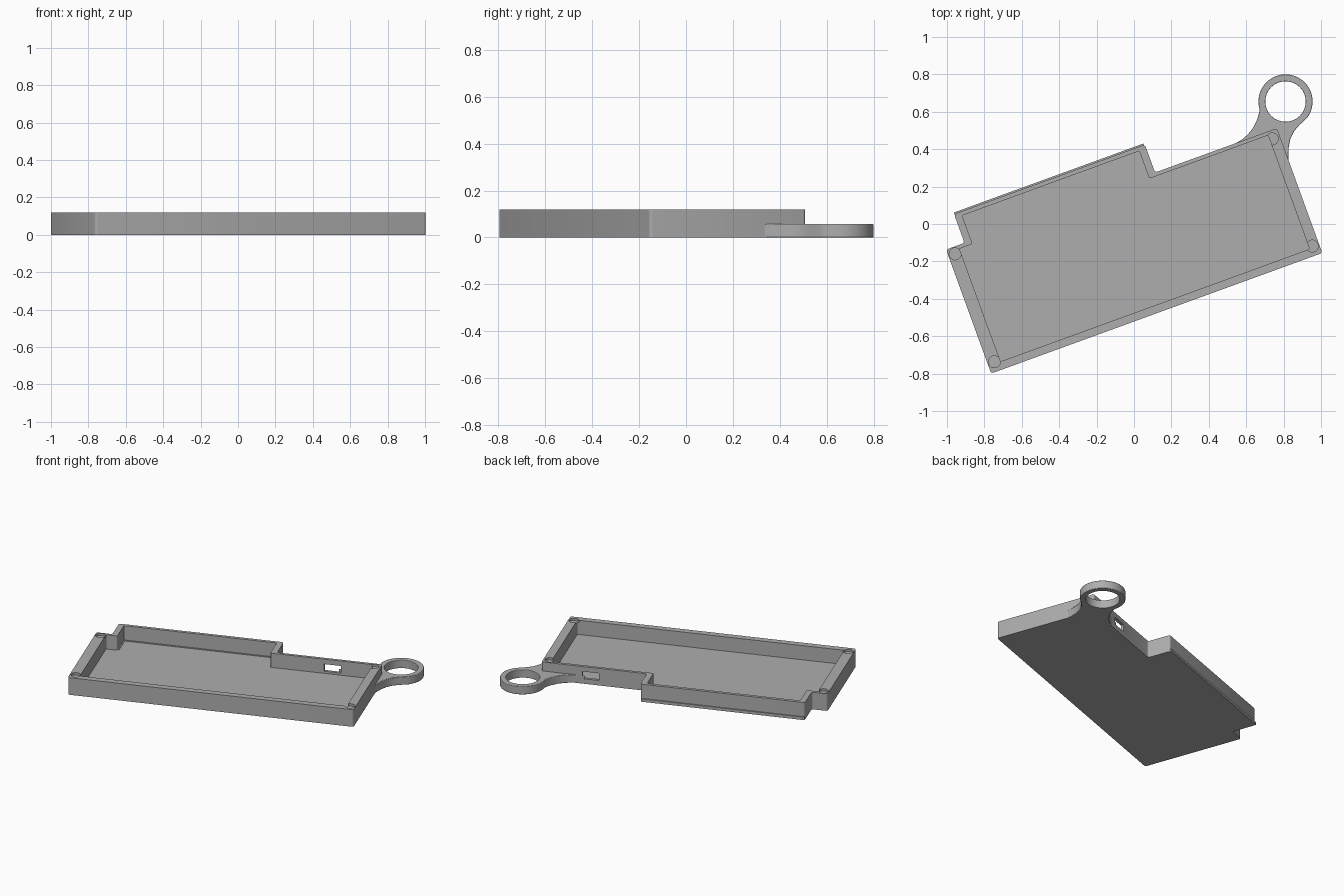
import bpy, bmesh, math
from mathutils import Vector, Matrix

if "Cube" in bpy.data.objects:
    bpy.data.objects.remove(bpy.data.objects["Cube"])

TILT = Matrix.Rotation(math.radians(20), 3, 'Z')

grey = bpy.data.materials.new("grey_plastic")
grey.diffuse_color = (0.42, 0.42, 0.42, 1)
grey.use_nodes = True
grey.node_tree.nodes["Principled BSDF"].inputs["Base Color"].default_value = grey.diffuse_color


def rounded(points, r, steps=4):
    """Round every corner of an outline with a small fillet."""
    out, n = [], len(points)
    for i, p in enumerate(points):
        p = Vector(p)
        a = (Vector(points[i - 1]) - p).normalized() * r
        b = (Vector(points[(i + 1) % n]) - p).normalized() * r
        centre = p + a + b
        for k in range(steps + 1):
            t = math.pi / 2 * k / steps
            out.append(centre - b * math.cos(t) - a * math.sin(t))
    return out


def circle(x, y, r, n=64):
    return [(x + r * math.cos(2 * math.pi * k / n), y + r * math.sin(2 * math.pi * k / n))
            for k in range(n)]


def box(x0, x1, y0, y1):
    return [(x0, y0), (x1, y0), (x1, y1), (x0, y1)]


def prism(name, outline, z0, z1, tilt=True, cutter=False):
    bm = bmesh.new()
    verts = [bm.verts.new((p[0], p[1], z0)) for p in outline]
    face = bm.faces.new(verts)
    top = bmesh.ops.extrude_face_region(bm, geom=[face])["geom"]
    bmesh.ops.translate(bm, vec=(0, 0, z1 - z0),
                        verts=[v for v in top if isinstance(v, bmesh.types.BMVert)])
    bmesh.ops.recalc_face_normals(bm, faces=bm.faces)
    if tilt:
        bmesh.ops.rotate(bm, cent=(0, 0, 0), matrix=TILT, verts=bm.verts)
    me = bpy.data.meshes.new(name)
    bm.to_mesh(me)
    bm.free()
    ob = bpy.data.objects.new(name, me)
    bpy.context.collection.objects.link(ob)
    me.materials.append(grey)
    if cutter:
        ob.hide_render = True
        ob.hide_viewport = True
        ob.display_type = 'WIRE'
    return ob


def cut(ob, cutter):
    m = ob.modifiers.new(cutter.name, 'BOOLEAN')
    m.operation, m.solver, m.object = 'DIFFERENCE', 'EXACT', cutter


def smooth(ob):
    bpy.ops.object.select_all(action='DESELECT')
    ob.select_set(True)
    bpy.context.view_layer.objects.active = ob
    bpy.ops.object.shade_smooth_by_angle(angle=math.radians(30))


# Tray shell with a raised bay along the back
shell = [(-0.991, -0.49), (0.893, -0.49), (0.893, 0.22), (0.2, 0.22),
         (0.2, 0.379), (-0.886, 0.379), (-0.886, 0.215), (-0.991, 0.215)]
tray = prism("tray", rounded(shell, 0.014), 0, 0.12)

# Main cavity, with the bay pocket slightly deeper
main_cavity = [(-0.922, -0.447), (0.836, -0.447), (0.836, 0.2), (0.16, 0.2),
               (0.16, 0.357), (-0.848, 0.357), (-0.848, 0.195), (-0.922, 0.195)]
cut(tray, prism("cavity_cutter", rounded(main_cavity, 0.008), 0.02, 0.2, cutter=True))
cut(tray, prism("bay_cutter", box(-0.84, 0.152, 0.2, 0.35), 0.016, 0.1, cutter=True))

# Shallow round seats in the four corners of the end walls
for i, (x, y) in enumerate([(-0.953, -0.437), (-0.953, 0.177), (0.855, -0.437), (0.85, 0.175)]):
    cut(tray, prism("corner_seat_cutter_%d" % i, circle(x, y, 0.032, 32), 0.105, 0.2, cutter=True))

# Connector opening through the back wall
cut(tray, prism("port_cutter", box(0.515, 0.625, 0.18, 0.3), 0.035, 0.085, cutter=True))
smooth(tray)

# Narrow foot strip along the back of the bay
prism("back_strip", box(-0.884, 0.194, 0.37, 0.387), 0, 0.02)

# Hanging ring flowing into the back corner
cx, cy = 0.81, 0.655
arc = [(cx + 0.145 * math.cos(math.radians(a)), cy + 0.145 * math.sin(math.radians(a)))
       for a in range(-36, 199, 6)]
left_flare = [(0.669, 0.595), (0.657, 0.555), (0.637, 0.515), (0.61, 0.48),
              (0.575, 0.45), (0.54, 0.43), (0.495, 0.411)]
right_flare = [(0.757, 0.485), (0.829, 0.31), (0.826, 0.36), (0.827, 0.41),
               (0.836, 0.455), (0.855, 0.495), (0.885, 0.53)]
ring = prism("hanging_ring", arc + left_flare + right_flare, 0, 0.057, tilt=False)
cut(ring, prism("ring_hole_cutter", circle(cx, cy, 0.108), -0.1, 0.2, tilt=False, cutter=True))
bev = ring.modifiers.new("soft_edges", 'BEVEL')
bev.width, bev.segments, bev.limit_method = 0.005, 2, 'ANGLE'
bev.angle_limit = math.radians(50)
smooth(ring)
